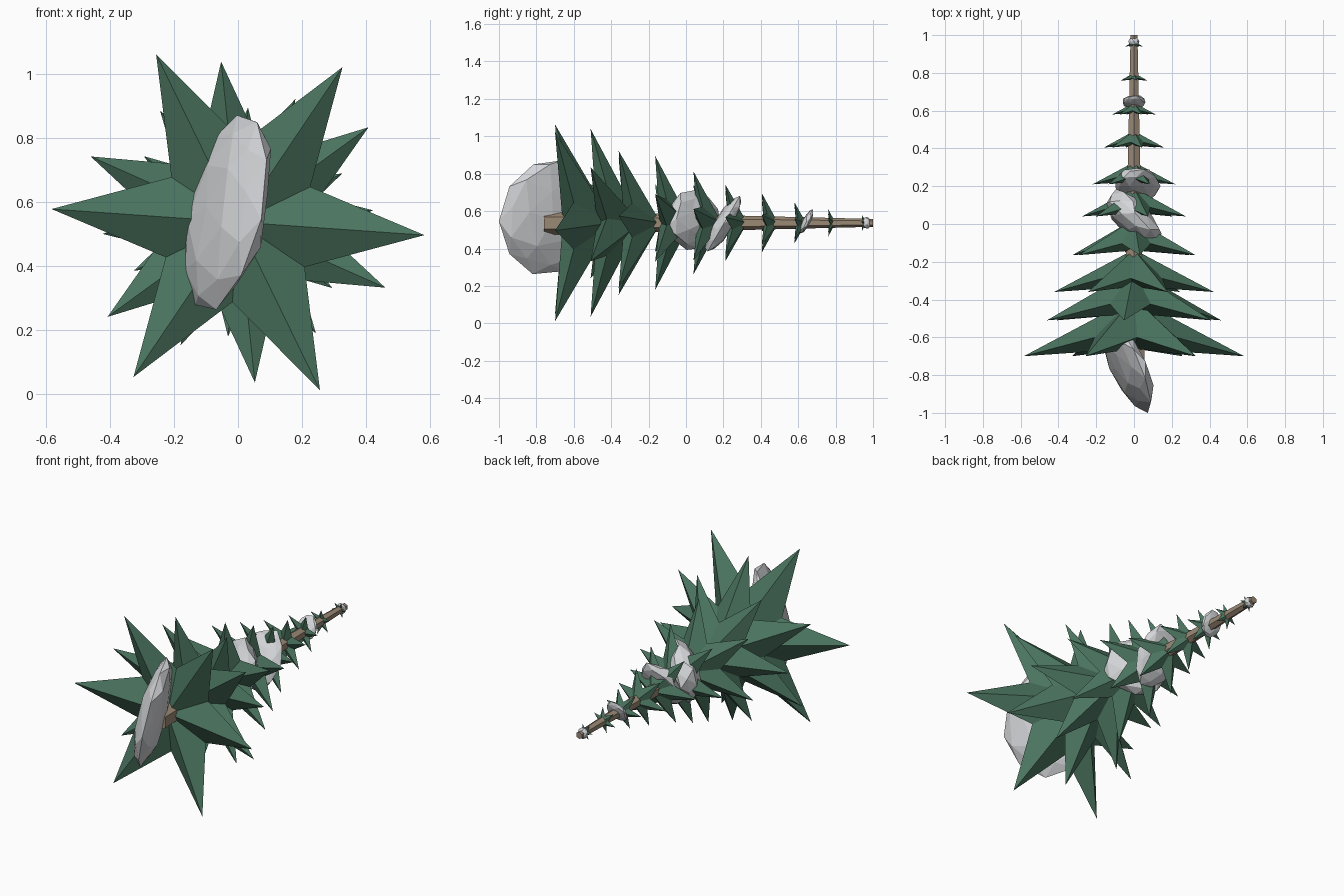
import bpy, bmesh, math, random
from mathutils import Vector, Matrix

if "Cube" in bpy.data.objects:
    bpy.data.objects.remove(bpy.data.objects["Cube"], do_unlink=True)

AXIS_Z = 0.537  # height of the lying trunk


def material(name, rgb):
    m = bpy.data.materials.new(name)
    m.use_nodes = True
    m.diffuse_color = (*rgb, 1)
    m.node_tree.nodes["Principled BSDF"].inputs["Base Color"].default_value = (*rgb, 1)
    return m


green = material("needle green", (0.07, 0.175, 0.115))
brown = material("bark brown", (0.33, 0.255, 0.18))
snow = material("snow grey", (0.66, 0.67, 0.69))


def finish(bm, name, mat):
    bmesh.ops.recalc_face_normals(bm, faces=bm.faces)
    mesh = bpy.data.meshes.new(name)
    bm.to_mesh(mesh)
    bm.free()
    mesh.materials.append(mat)
    ob = bpy.data.objects.new(name, mesh)
    bpy.context.collection.objects.link(ob)
    return ob


# Trunk: tapered six-sided log along y
def trunk(y0, y1, r0, r1):
    bm = bmesh.new()
    bmesh.ops.create_cone(bm, cap_ends=True, segments=6, radius1=r0, radius2=r1, depth=y1 - y0)
    turn = Matrix.Rotation(-math.pi / 2, 4, 'X')
    bm.transform(Matrix.Translation((0, (y0 + y1) / 2, AXIS_Z)) @ turn)
    finish(bm, "trunk", brown)


# Branch tier: six-pointed star skirt rising to an apex
def tier(name, y, radius, angle):
    bm = bmesh.new()

    def point(r, deg, dy):
        a = math.radians(deg)
        return bm.verts.new((r * math.cos(a), y + dy, AXIS_Z + r * math.sin(a)))

    apex = point(0, 0, 0.53 * radius)
    under = point(0, 0, 0.07 * radius)
    ring = []
    for i in range(6):
        ring.append(point(radius, angle + 60 * i, 0))
        ring.append(point(radius * 0.43, angle + 60 * i + 30, 0.17 * radius))
    for a, b in zip(ring, ring[1:] + ring[:1]):
        bm.faces.new((a, b, apex))
        bm.faces.new((b, a, under))
    finish(bm, name, green)


# Snow clump: rough flattened ball with its own long and wide axes
def clump(name, centre, long_axis, wide_axis, sizes, seed):
    rng = random.Random(seed)
    u = Vector(long_axis).normalized()
    w = Vector(wide_axis)
    v = (w - u * w.dot(u)).normalized()
    frame = Matrix((u, v, u.cross(v))).transposed()
    bm = bmesh.new()
    bmesh.ops.create_icosphere(bm, subdivisions=2, radius=1)
    for vert in bm.verts:
        p = vert.co * rng.uniform(0.9, 1.06)
        vert.co = Vector(centre) + frame @ Vector([a * s for a, s in zip(p, sizes)])
    finish(bm, name, snow)


trunk(-0.76, 1.0, 0.065, 0.021)

tiers = [(-0.70, 0.585, -4), (-0.51, 0.505, 36), (-0.36, 0.425, 5), (-0.165, 0.36, 25),
         (0.04, 0.285, 15), (0.21, 0.222, 8), (0.405, 0.165, 15), (0.58, 0.117, 10),
         (0.76, 0.075, 20), (0.94, 0.048, 5)]
for i, t in enumerate(tiers):
    tier(f"branch_tier_{i + 1}", *t)

clump("base_snow", (-0.035, -0.74, 0.57), (0.22, 0, 1), (0.4, -0.92, 0), (0.31, 0.27, 0.075), 3)
clump("middle_snow", (0, 0.03, 0.55), (0.7, -0.7, 0.1), (0, 0.2, 1), (0.19, 0.16, 0.09), 5)
clump("upper_snow", (0.015, 0.2, 0.53), (0, 0.5, 0.86), (1, 0, 0), (0.175, 0.125, 0.05), 8)
clump("high_snow", (0, 0.645, 0.545), (0, 0.45, 0.9), (1, 0, 0), (0.075, 0.065, 0.022), 9)
clump("tip_snow", (0, 0.965, AXIS_Z), (1, 0, 0), (0, 0, 1), (0.03, 0.032, 0.025), 11)
